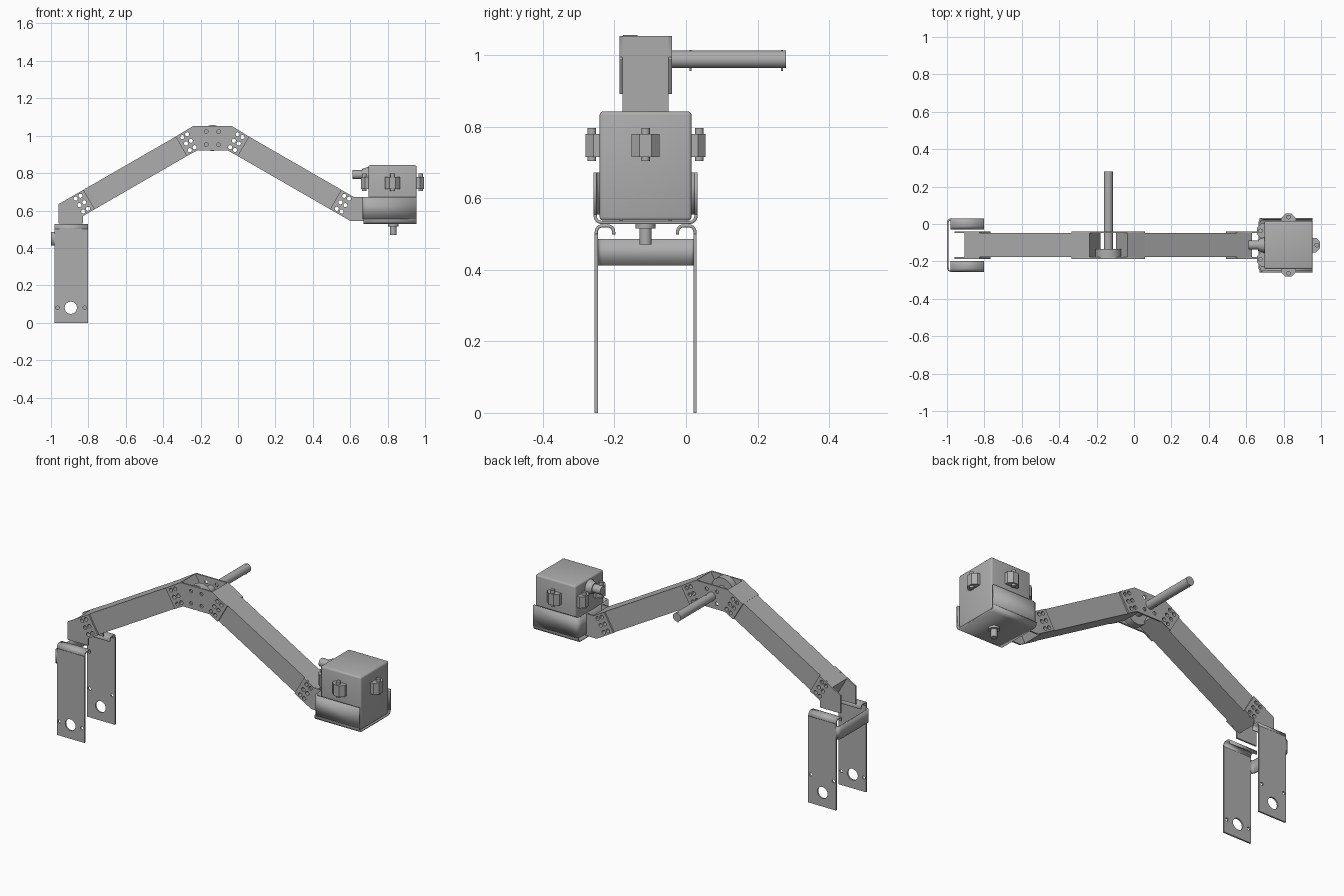
import bpy, bmesh, math
from mathutils import Vector

if "Cube" in bpy.data.objects:
    bpy.data.objects.remove(bpy.data.objects["Cube"])

CY = -0.113                      # centre plane of the arm
TILT = math.radians(30)
MID = -0.137                     # mirror line of the two beams

metal = bpy.data.materials.new("grey metal")
metal.use_nodes = True
GREY = (0.42, 0.42, 0.42, 1)
metal.diffuse_color = GREY
metal.node_tree.nodes["Principled BSDF"].inputs["Base Color"].default_value = GREY


def finish(obj):
    obj.data.materials.clear()
    obj.data.materials.append(metal)
    bpy.ops.object.select_all(action='DESELECT')
    obj.select_set(True)
    bpy.context.view_layer.objects.active = obj
    bpy.ops.object.shade_smooth_by_angle(angle=math.radians(35))
    return obj


def from_bmesh(name, bm):
    bmesh.ops.recalc_face_normals(bm, faces=bm.faces)
    mesh = bpy.data.meshes.new(name)
    bm.to_mesh(mesh)
    bm.free()
    obj = bpy.data.objects.new(name, mesh)
    bpy.context.collection.objects.link(obj)
    return finish(obj)


def plate(name, outline, holes, y, depth):
    """Flat x-z outline with round holes (x, z, r), thickened along y."""
    curve = bpy.data.curves.new(name, 'CURVE')
    curve.dimensions, curve.fill_mode, curve.extrude = '2D', 'BOTH', depth / 2
    loops = [outline]
    for hx, hz, r in holes:
        loops.append([(hx + r * math.cos(i * math.tau / 20), hz + r * math.sin(i * math.tau / 20))
                      for i in range(20)])
    for loop in loops:
        sp = curve.splines.new('POLY')
        sp.points.add(len(loop) - 1)
        sp.use_cyclic_u = True
        for p, (x, z) in zip(sp.points, loop):
            p.co = (x, z, 0, 1)
    tmp = bpy.data.objects.new(name + "_outline", curve)
    bpy.context.collection.objects.link(tmp)
    deps = bpy.context.evaluated_depsgraph_get()
    mesh = bpy.data.meshes.new_from_object(tmp.evaluated_get(deps))
    bpy.data.objects.remove(tmp)
    obj = bpy.data.objects.new(name, mesh)
    bpy.context.collection.objects.link(obj)
    obj.rotation_euler.x = math.pi / 2
    obj.location.y = y
    return finish(obj)


def fillet(path, r):
    """Round the inner corners of a 2D path."""
    pts = [Vector(p) for p in path]
    out = [pts[0]]
    for a, b, c in zip(pts, pts[1:], pts[2:]):
        p, q = b + (a - b).normalized() * r, b + (c - b).normalized() * r
        for i in range(7):
            t = i / 6
            out.append(p * (1 - t) ** 2 + b * 2 * t * (1 - t) + q * t ** 2)
    return out + [pts[-1]]


def sheet(name, path, place, lo, hi, r=0.025, thick=0.009):
    """Bent sheet metal: path swept from lo to hi, place() maps to 3D."""
    bm = bmesh.new()
    rows = [[bm.verts.new(place(p.x, p.y, w)) for w in (lo, hi)] for p in fillet(path, r)]
    for a, b in zip(rows, rows[1:]):
        bm.faces.new((a[0], a[1], b[1], b[0]))
    obj = from_bmesh(name, bm)
    mod = obj.modifiers.new("thickness", 'SOLIDIFY')
    mod.thickness, mod.offset = thick, 0
    return obj


def rod(name, start, end, r, r2=None, sides=32):
    a, b = Vector(start), Vector(end)
    bm = bmesh.new()
    bmesh.ops.create_cone(bm, cap_ends=True, segments=sides, radius1=r,
                          radius2=r if r2 is None else r2, depth=(b - a).length)
    obj = from_bmesh(name, bm)
    obj.rotation_euler = (b - a).to_track_quat('Z', 'Y').to_euler()
    obj.location = (a + b) / 2
    return obj


def mirror(points):
    return [(2 * MID - p[0], *p[1:]) for p in points]


def hole_group(x, z, inward):
    """Six bolt holes next to a gusset edge whose top is at (x, z)."""
    along = Vector((math.cos(TILT), math.sin(TILT)))
    down = Vector((math.sin(TILT), -math.cos(TILT)))
    pts = [Vector((x, z)) + along * a * inward + down * d
           for a in (0.03, 0.06) for d in (0.02, 0.06, 0.1)]
    return [(p.x, p.y, 0.011) for p in pts]


# Beams with bolt holes
low, high = hole_group(-0.826, 0.711, -1), hole_group(-0.334, 0.995, 1)
beam = [(-0.906, 0.665), (-0.238, 1.05), (-0.178, 0.946), (-0.846, 0.561)]
plate("left_leg_side_beam", beam, low + high, CY, 0.128)
plate("head_side_beam", mirror(beam), mirror(low + high), CY, 0.128)

# Gusset plates on both sides of each joint
base_gusset = [(-0.96, 0.53), (-0.96, 0.634), (-0.826, 0.711), (-0.766, 0.607),
               (-0.83, 0.57), (-0.83, 0.53)]
half_top = [(-0.22, 0.92), (-0.274, 0.891), (-0.334, 0.995), (-0.238, 1.053)]
top_gusset = half_top + mirror(half_top)[::-1]
head_gusset = [(0.492, 0.607), (0.552, 0.711), (0.62, 0.672), (0.67, 0.672),
               (0.67, 0.545), (0.6, 0.545)]
hub_holes = [(MID + dx, 0.987 + dz, 0.01) for dx in (-0.033, 0.033) for dz in (-0.035, 0.035)]
for side, s in (("front", -1), ("back", 1)):
    y = CY + s * 0.069
    plate(side + "_base_gusset", base_gusset, low, y, 0.009)
    plate(side + "_top_gusset", top_gusset, high + mirror(high) + hub_holes, y, 0.009)
    plate(side + "_head_gusset", head_gusset, mirror(low), y, 0.009)

# Sloping covers over the top joint
cover = [(-0.334, 0.995), (-0.238, 1.053), (-0.238, 1.045), (-0.334, 0.989)]
plate("cover_one", cover, [], CY, 0.147)
plate("cover_two", mirror(cover), [], CY, 0.147)

# Hub disc and handle rod with its pins
rod("hub_disc", (MID, -0.176, 0.988), (MID, -0.135, 0.988), 0.069, sides=48)
rod("handle_rod", (MID, -0.135, 0.988), (MID, 0.28, 0.988), 0.0245)
for y in (0.013, 0.268):
    rod("handle_pin", (MID, y, 0.955), (MID, y, 1.015), 0.003, sides=12)

# Legs, with rolled top flanges
for side, s, small_z in (("front", -1, 0.08), ("back", 1, 0.165)):
    leg = [(-0.98, 0), (-0.98, 0.5), (-0.803, 0.5), (-0.803, 0)]
    holes = [(-0.894, 0.08, 0.033), (-0.965, small_z, 0.009), (-0.82, small_z, 0.009)]
    plate(side + "_leg", leg, holes, CY + s * 0.138, 0.009)
    sheet(side + "_leg_flange", [(0.138, 0.5), (0.138, 0.523), (0.089, 0.523), (0.089, 0.499)],
          lambda u, v, w, s=s: (w, CY + s * u, v), -0.98, -0.803, r=0.02)

# Strap joining the legs
sheet("leg_strap", [(-0.96, -0.138), (-0.995, -0.138), (-0.995, 0.138), (-0.96, 0.138)],
      lambda u, v, w: (u, CY + v, w), 0.412, 0.486, r=0.018)

# Cradle around the head
sheet("cradle_wall", [(0.955, -0.141), (0.67, -0.141), (0.67, 0.141), (0.955, 0.141)],
      lambda u, v, w: (u, CY + v, w), 0.555, 0.672)
sheet("cradle_floor", [(-0.141, 0.556), (-0.141, 0.532), (0.141, 0.532), (0.141, 0.556)],
      lambda u, v, w: (w, CY + u, v), 0.67, 0.955, r=0.022)

# Head block
bm = bmesh.new()
bmesh.ops.create_cube(bm, size=1)
bmesh.ops.scale(bm, vec=(0.258, 0.257, 0.305), verts=bm.verts)
bmesh.ops.bevel(bm, geom=bm.edges[:], offset=0.01, segments=3, profile=0.5, affect='EDGES')
head = from_bmesh("head_block", bm)
head.location = (0.826, CY, 0.69)


def lug(name, x, y, turn):
    """Tapered lug with a vertical pin, facing the turned +x direction."""
    c, s = math.cos(turn), math.sin(turn)

    def put(u, v, z):
        return (x + c * u - s * v, y + s * u + c * v, z)
    bm = bmesh.new()
    prism = [(-0.004, -0.039), (0.018, -0.039), (0.04, -0.017),
             (0.04, 0.017), (0.018, 0.039), (-0.004, 0.039)]
    face = bm.faces.new([bm.verts.new(put(u, v, 0.715)) for u, v in prism])
    top = bmesh.ops.extrude_face_region(bm, geom=[face])["geom"]
    bmesh.ops.translate(bm, vec=(0, 0, 0.065),
                        verts=[g for g in top if isinstance(g, bmesh.types.BMVert)])
    from_bmesh(name, bm)
    rod(name + "_pin", put(0.022, 0, 0.704), put(0.022, 0, 0.797), 0.012, sides=20)


lug("end_lug", 0.955, CY, 0)
lug("front_lug", 0.826, CY - 0.128, -math.pi / 2)
lug("back_lug", 0.826, CY + 0.128, math.pi / 2)
for y in (CY - 0.076, CY + 0.076):
    lug("inner_lug", 0.698, y, math.pi)

# Connector on the inner face and shaft below the head
rod("connector_base", (0.70, CY, 0.792), (0.663, CY, 0.792), 0.043, 0.03)
rod("connector", (0.67, CY, 0.792), (0.612, CY, 0.792), 0.024)
rod("shaft_collar", (0.83, CY, 0.53), (0.83, CY, 0.515), 0.028)
rod("lower_shaft", (0.83, CY, 0.53), (0.83, CY, 0.47), 0.017)
